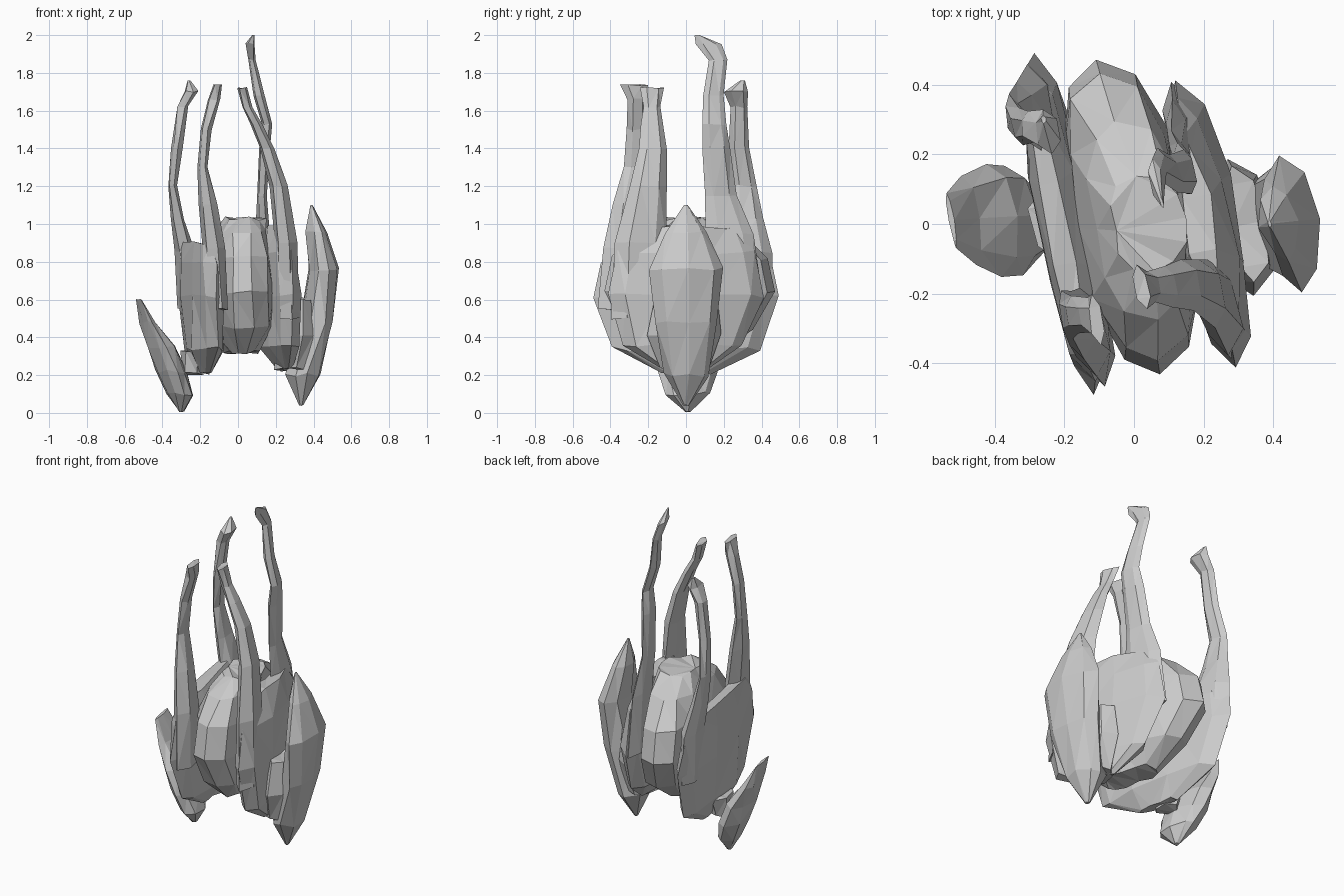
import bpy, bmesh, math, random
from math import sin, cos, pi
random.seed(4)
YAW = math.radians(11)


def loft(name, rings, sides=10, jitter=0.012, blunt=1.0):
    """Skin horizontal oval rings (x, y, z, half thickness, half width), closed at both ends."""
    bm = bmesh.new()
    loops = []
    for x, y, z, rx, ry in rings:
        loop = []
        for i in range(sides):
            a = pi / 2 + 2 * pi * i / sides
            u = rx * math.copysign(abs(cos(a)) ** blunt, cos(a))
            v = ry * sin(a)
            j = min(jitter, rx * 0.3)
            px = x + u * cos(YAW) - v * sin(YAW) + random.uniform(-j, j)
            py = y + u * sin(YAW) + v * cos(YAW)
            loop.append(bm.verts.new((px, py, z + random.uniform(-j, j))))
        loops.append(loop)
    for a, b in zip(loops, loops[1:]):
        for i in range(sides):
            k = (i + 1) % sides
            bm.faces.new((a[i], a[k], b[k], b[i]))
    bm.faces.new(loops[0][::-1])
    bm.faces.new(loops[-1])
    bmesh.ops.triangulate(bm, faces=bm.faces[:])
    bmesh.ops.recalc_face_normals(bm, faces=bm.faces[:])
    me = bpy.data.meshes.new(name)
    bm.to_mesh(me)
    bm.free()
    ob = bpy.data.objects.new(name, me)
    bpy.context.collection.objects.link(ob)
    return ob


# Central pod
loft("central_pod", [(0.02, 0, .32, .08, .17), (0.01, 0.01, .45, .15, .35),
                     (-.01, 0.02, .64, .165, .46), (-.01, 0.02, .82, .16, .42),
                     (0.01, 0.01, .96, .13, .29), (0.04, 0, 1.03, .1, .14)], 12, blunt=.75)

# Side lobes flanking the pod
loft("left_lobe", [(-.18, 0, .21, .03, .13), (-.185, 0, .34, .08, .4),
                   (-.2, 0, .62, .085, .5), (-.21, 0, .8, .07, .46),
                   (-.22, 0, .9, .03, .38)])
loft("right_lobe", [(.25, -.02, .23, .04, .12), (.22, -.02, .36, .09, .32),
                    (.21, 0, .62, .095, .42), (.2, 0, .85, .08, .37),
                    (.19, 0, .98, .04, .26)])

# Tendrils rising from the ends of the lobes
loft("back_left_tendril", [(-.26, .31, .55, .05, .15), (-.28, .33, .85, .045, .13),
                           (-.32, .32, 1.03, .035, .09), (-.345, .31, 1.2, .026, .065),
                           (-.325, .28, 1.4, .025, .055), (-.295, .28, 1.62, .03, .045),
                           (-.25, .265, 1.7, .035, .065), (-.26, .3, 1.76, .008, .012)], 6, .006)
loft("front_left_tendril", [(-.12, -.31, .55, .06, .16), (-.13, -.31, .87, .055, .13),
                            (-.16, -.29, 1.1, .045, .1), (-.19, -.26, 1.3, .028, .07),
                            (-.165, -.26, 1.5, .028, .055), (-.125, -.26, 1.66, .035, .05),
                            (-.105, -.275, 1.735, .022, .075)], 6, .006)
loft("back_right_tendril", [(.14, .26, .6, .05, .15), (.13, .23, .95, .035, .13),
                            (.125, .185, 1.15, .022, .085), (.14, .16, 1.4, .03, .075),
                            (.155, .15, 1.53, .025, .065), (.11, .145, 1.68, .025, .055),
                            (.075, .17, 1.87, .02, .05), (.065, .12, 1.955, .02, .07),
                            (.08, .06, 2.0, .005, .015)], 6, .005)
loft("front_right_tendril", [(.26, -.25, .5, .06, .15), (.25, -.24, .9, .055, .14),
                             (.21, -.2, 1.2, .045, .1), (.155, -.175, 1.4, .035, .075),
                             (.1, -.18, 1.53, .03, .06), (.05, -.18, 1.62, .026, .045),
                             (.02, -.18, 1.72, .022, .065)], 6, .006)

# Outer petals
loft("right_petal", [(.335, 0, .04, .01, .015), (.35, 0, .2, .09, .12),
                     (.42, 0, .48, .09, .165), (.455, 0, .76, .075, .2),
                     (.415, 0, .95, .05, .11), (.39, 0, 1.1, .005, .01)], 8)
loft("left_petal", [(-.3, .01, .005, .012, .015), (-.31, .01, .1, .07, .12),
                    (-.35, .01, .22, .08, .16), (-.4, .01, .35, .065, .165),
                    (-.475, .01, .48, .035, .13), (-.525, .01, .6, .008, .08)], 8)

# Stems joining the petals to the lobes
loft("right_petal_root", [(.29, -.01, .23, .09, .13), (.31, -.01, .42, .09, .2),
                          (.32, 0, .6, .05, .17)], 8)
loft("left_petal_root", [(-.23, 0, .21, .06, .07), (-.24, 0, .32, .06, .11)], 6)
